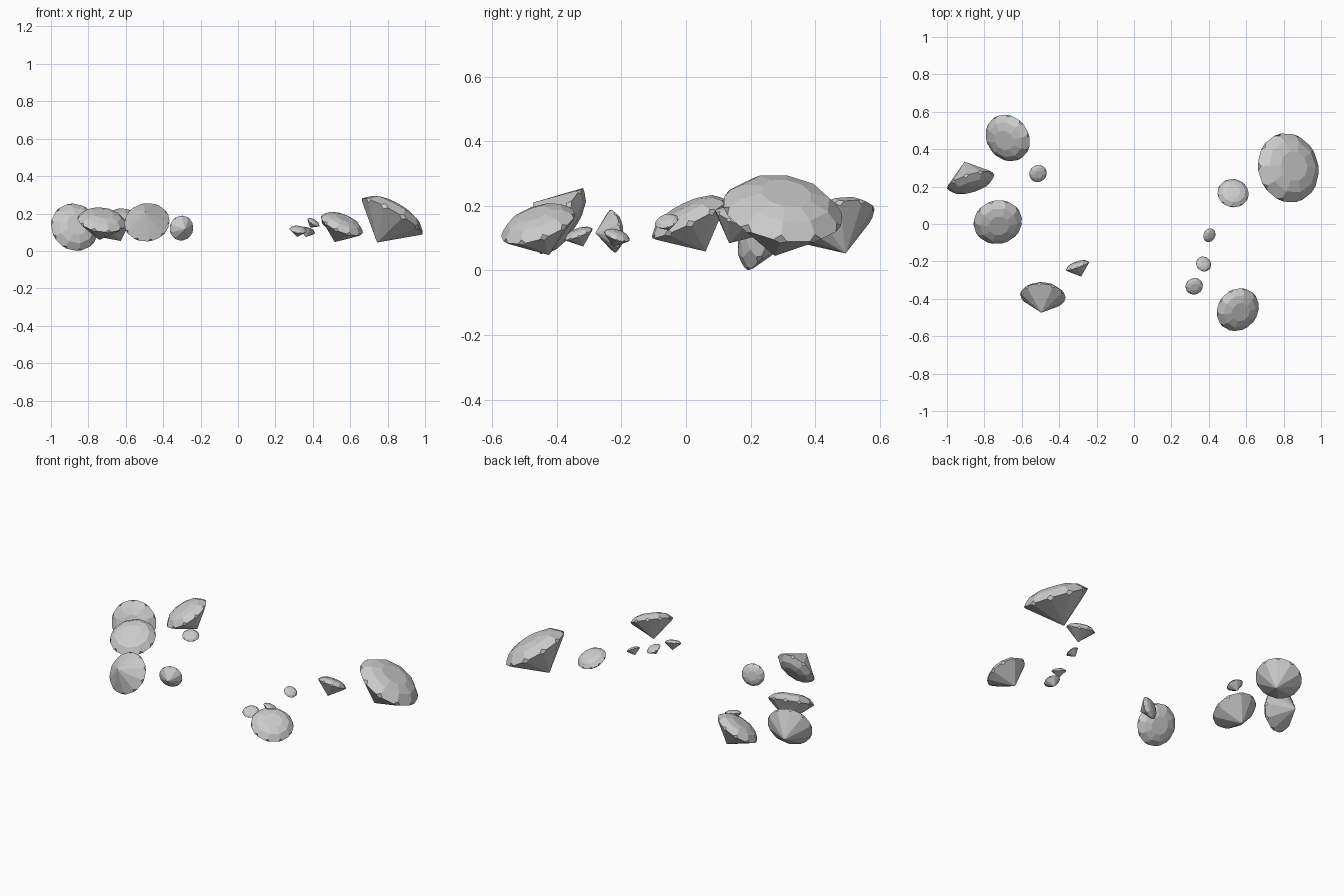
import bpy, bmesh, math
from mathutils import Vector

if "Cube" in bpy.data.objects:
    bpy.data.objects.remove(bpy.data.objects["Cube"])

SIDES = 10
# crown profile above the girdle: (radius, height), relative to girdle radius
CROWN = [(1.0, 0.0), (0.74, 0.24), (0.42, 0.34)]
CULET = -0.87


def gem(name, centre, axis, radius, spin=0.0):
    """Round faceted gem with its crown pointing along axis."""
    bm = bmesh.new()
    rings = []
    for r, z in CROWN:
        ring = []
        for i in range(SIDES):
            a = 2 * math.pi * i / SIDES + spin
            ring.append(bm.verts.new((r * math.cos(a), r * math.sin(a), z)))
        rings.append(ring)
    tip = bm.verts.new((0, 0, CULET))
    # pavilion facets, crown facets and table
    for i in range(SIDES):
        j = (i + 1) % SIDES
        bm.faces.new((tip, rings[0][j], rings[0][i]))
        for low, high in zip(rings, rings[1:]):
            bm.faces.new((low[i], low[j], high[j], high[i]))
    bm.faces.new(rings[-1])
    # small lozenge facets at the girdle corners
    bmesh.ops.bevel(bm, geom=rings[0], offset=0.12, offset_type='OFFSET',
                    segments=1, profile=0.5, affect='VERTICES')
    bmesh.ops.scale(bm, vec=(radius * 1.03, radius * 1.03, radius), verts=bm.verts)
    bmesh.ops.recalc_face_normals(bm, faces=bm.faces)
    mesh = bpy.data.meshes.new(name)
    bm.to_mesh(mesh)
    bm.free()
    ob = bpy.data.objects.new(name, mesh)
    ob.location = centre
    ob.rotation_mode = 'QUATERNION'
    ob.rotation_quaternion = Vector((0, 0, 1)).rotation_difference(Vector(axis).normalized())
    bpy.context.collection.objects.link(ob)


# right-hand arc of gems
gem("large_gem", (0.825, 0.30, 0.185), (0.50, 0.15, 0.86), 0.188)
gem("right_medium_gem", (0.53, 0.165, 0.15), (0.10, 0.42, 0.88), 0.084, 0.2)
gem("right_tiny_gem", (0.403, -0.06, 0.152), (0.50, -0.25, 0.80), 0.038)
gem("right_small_gem_a", (0.372, -0.214, 0.107), (0.30, 0.30, 0.90), 0.042)
gem("right_small_gem_b", (0.322, -0.333, 0.112), (0.15, -0.35, 0.93), 0.047)
gem("right_front_gem", (0.555, -0.458, 0.14), (0.36, -0.32, 0.88), 0.121, 0.1)

# left-hand arc of gems
gem("left_back_gem", (-0.675, 0.46, 0.15), (-0.42, -0.30, 0.84), 0.131, 0.2)
gem("left_small_gem", (-0.513, 0.27, 0.13), (0.20, -0.30, 0.93), 0.048)
gem("left_side_gem", (-0.873, 0.228, 0.127), (0.28, -0.90, 0.28), 0.132, 0.1)
gem("left_medium_gem", (-0.728, 0.01, 0.16), (0.12, -0.44, 0.88), 0.131)
gem("left_front_gem", (-0.487, -0.385, 0.153), (0.08, 0.84, -0.54), 0.122)
gem("left_front_small_gem", (-0.302, -0.226, 0.122), (-0.33, 0.93, 0.10), 0.067)
